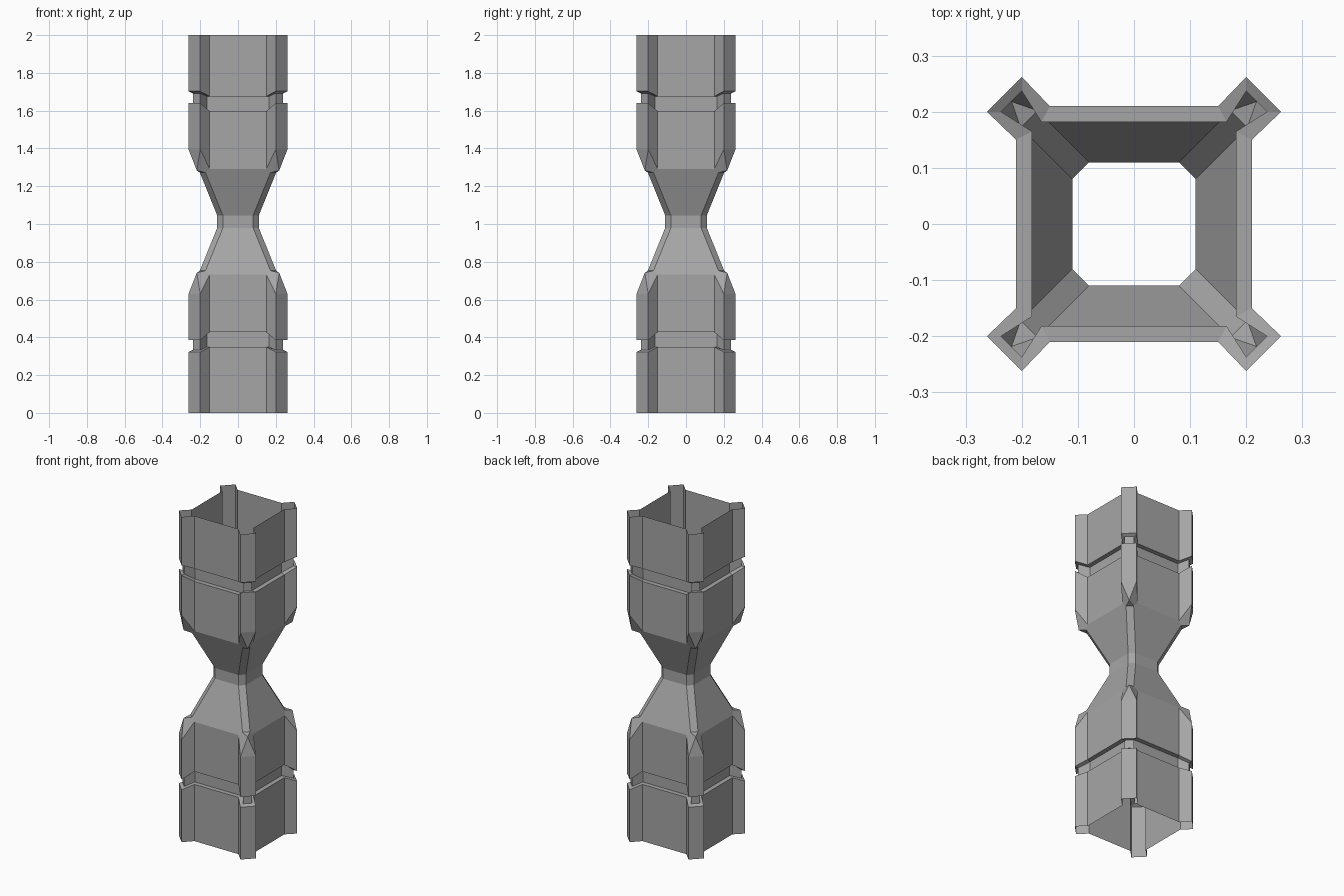
import bpy, bmesh
from mathutils import Vector, Matrix

if "Cube" in bpy.data.objects:
    bpy.data.objects.remove(bpy.data.objects["Cube"], do_unlink=True)

MIRROR_Z = 1.0125      # height of the middle of the waist
TOP = 2.0

grey = bpy.data.materials.new("stone_grey")
grey.use_nodes = True
colour = (0.38, 0.38, 0.38, 1)
grey.diffuse_color = colour
grey.node_tree.nodes["Principled BSDF"].inputs["Base Color"].default_value = colour

bm = bmesh.new()


def swap(p):
    """Mirror a point across the corner's diagonal."""
    return Vector((p.y, p.x, p.z))


def turn(p, quarter=1):
    return Matrix.Rotation(quarter * 1.5707963, 3, 'Z') @ p


def flip(p):
    """Reflect a point from the upper half to the lower half."""
    return Vector((p.x, p.y, 0 if p.z == TOP else 2 * MIRROR_Z - p.z))


def add(*pts):
    """Add a face to all four corners of both halves."""
    for quarter in range(4):
        ring = [turn(p, quarter) for p in pts]
        bm.faces.new([bm.verts.new(p) for p in ring])
        bm.faces.new([bm.verts.new(flip(p)) for p in reversed(ring)])


def section(flat, ridge, flat_z, ridge_z):
    """Corner outline: panel edge, two ridge edges, panel edge, next panel edge."""
    f = Vector((*flat, flat_z))
    r = Vector((*ridge, ridge_z))
    return [swap(f), swap(r), r, f, turn(swap(f))]


OUTER = ((0.15, 0.21), (0.20, 0.262))
INNER = ((0.165, 0.182), (0.20, 0.237))

# Walls, groove and ridges, from the rim down
sections = [
    section(*OUTER, TOP, TOP),
    section(*OUTER, 1.676, 1.703),
    section(*INNER, 1.676, 1.692),
    section(*INNER, 1.597, 1.64),
    section(*OUTER, 1.597, 1.64),
    section(*OUTER, 1.292, 1.395),
]
for high, low in zip(sections, sections[1:]):
    for i in range(4):
        add(low[i], low[i + 1], high[i + 1], high[i])

# Pointed ridge end
f2, p2, p1, f1, f2_next = sections[-1]
tip = Vector((0.218, 0.218, 1.283))
a = Vector((0.172, 0.202, 1.272))
b = swap(a)
add(tip, p1, p2)
add(b, tip, p2, f2)
add(tip, a, f1, p1)
add(b, a, tip)

# Tapering panels and corner strips down to the waist
n = Vector((0.08, 0.11, 1.045))
m = swap(n)
add(m, n, a, b)
add(n, turn(m), turn(b), f2_next, f1, a)

# Waist band
for start, end in ((m, n), (n, turn(m))):
    for quarter in range(4):
        s, e = turn(start, quarter), turn(end, quarter)
        bm.faces.new([bm.verts.new(p) for p in (flip(s), flip(e), e, s)])

bmesh.ops.remove_doubles(bm, verts=bm.verts, dist=0.0005)
mesh = bpy.data.meshes.new("pillar_shell")
bm.to_mesh(mesh)
bm.free()
mesh.materials.append(grey)
shell = bpy.data.objects.new("pillar_shell", mesh)
bpy.context.scene.collection.objects.link(shell)
